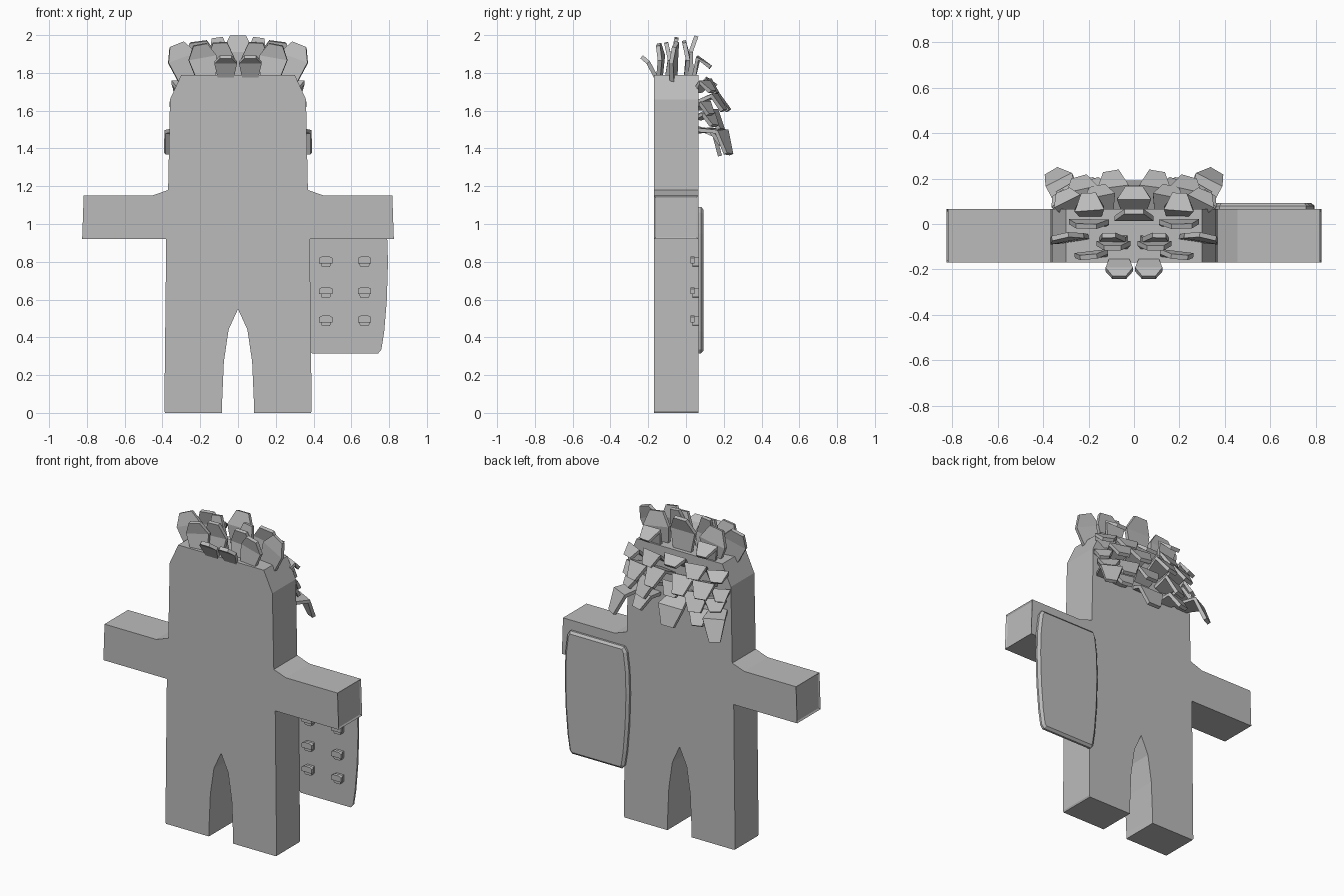
import bpy, bmesh, math
from mathutils import Vector

if "Cube" in bpy.data.objects:
    bpy.data.objects.remove(bpy.data.objects["Cube"])

grey = bpy.data.materials.new("plain grey")
grey.diffuse_color = (0.5, 0.5, 0.5, 1)
grey.use_nodes = True
grey.node_tree.nodes["Principled BSDF"].inputs["Base Color"].default_value = grey.diffuse_color


def finish(name, bm):
    bmesh.ops.recalc_face_normals(bm, faces=bm.faces)
    me = bpy.data.meshes.new(name)
    bm.to_mesh(me)
    bm.free()
    me.materials.append(grey)
    ob = bpy.data.objects.new(name, me)
    bpy.context.collection.objects.link(ob)
    return ob


def extrude_profile(bm, pts, y0, y1):
    f = bm.faces.new([bm.verts.new((x, y0, z)) for x, z in pts])
    r = bmesh.ops.extrude_face_region(bm, geom=[f])
    vs = [g for g in r["geom"] if isinstance(g, bmesh.types.BMVert)]
    bmesh.ops.translate(bm, verts=vs, vec=(0, y1 - y0, 0))
    return [g for g in r["geom"] if isinstance(g, bmesh.types.BMFace)][0]


# Body: flat figure with legs, arms and tapered head
half = [(0.05, .44), (.075, .27), (.085, .04), (.085, 0), (.385, 0), (.39, .01),
        (.38, .92), (.825, .92), (.817, 1.15), (.455, 1.15), (.37, 1.18),
        (.36, 1.66), (.30, 1.79)]
bm = bmesh.new()
extrude_profile(bm, [(0, .55)] + half + [(-x, z) for x, z in reversed(half)], -.17, .065)
bmesh.ops.recalc_face_normals(bm, faces=bm.faces)
ends = [f for f in bm.faces if abs(f.calc_center_median().x) > .8]
bmesh.ops.inset_individual(bm, faces=ends, thickness=.014, depth=-.006)
finish("body", bm)

# Shield: barrel-sided plate behind the left arm, bevelled rear rim
side = [(.175, .315), (.192, .335), (.207, .43), (.221, .60), (.227, .80),
        (.222, .95), (.208, 1.06), (.19, 1.09)]
cx = .567
outline = [(cx + x, z) for x, z in side] + [(cx - x, z) for x, z in reversed(side)]
bm = bmesh.new()
back = extrude_profile(bm, outline, .067, .08)
bmesh.ops.recalc_face_normals(bm, faces=bm.faces)
bmesh.ops.inset_region(bm, faces=[back], thickness=.016, depth=.013)
finish("shield", bm)

# Shield studs: small stepped pegs on the inner side
for x in (.465, .67):
    for z in (.80, .637, .487):
        bm = bmesh.new()
        c = [(-.026, -.018), (-.02, -.028), (.02, -.028), (.026, -.018),
             (.026, .022), (-.026, .022)]
        extrude_profile(bm, [(x + a, z + b) for a, b in c], .035, .068)
        w = [(-.035, -.008), (.035, -.008), (.035, .02), (.02, .028), (-.02, .028), (-.035, .02)]
        extrude_profile(bm, [(x + a, z + b) for a, b in w], .024, .045)
        finish("shield_stud", bm)


# Hair: bent leaf plates given by a root, bend and tip
def leaf(bm, x, dx, path, width, yaw=0, thick=.022):
    (y0, z0), (y1, z1), (y2, z2) = path
    p = [Vector((x, y0, z0)), Vector((x + dx * .6, y1, z1)), Vector((x + dx, y2, z2))]
    tang = [p[1] - p[0], p[2] - p[0], p[2] - p[1]]
    rings = []
    for c, t, k in zip(p, tang, (.72, 1, .5)):
        t.normalize()
        s = Vector((math.cos(yaw), math.sin(yaw), 0))
        s = (s - t * s.dot(t)).normalized()
        n = s.cross(t) * thick / 2
        s *= width * k / 2
        rings.append([bm.verts.new(c + v) for v in (-s - n, s - n, s + n, -s + n)])
    for a, b in zip(rings, rings[1:]):
        for i in range(4):
            j = (i + 1) % 4
            bm.faces.new((a[i], a[j], b[j], b[i]))
    bm.faces.new(rings[0])
    bm.faces.new(rings[-1])


top = [  # x, sideways lean, (y, z) path, width, yaw
    (.065, 0, ((-.16, 1.78), (-.20, 1.855), (-.235, 1.885)), .12, 0),
    (.17, .03, ((-.14, 1.78), (-.13, 1.88), (-.145, 1.95)), .15, -.12),
    (.085, .01, ((-.10, 1.78), (-.085, 1.87), (-.105, 1.96)), .15, 0),
    (.25, .075, ((-.065, 1.75), (-.065, 1.88), (-.055, 1.95)), .16, -.15),
    (.07, .04, ((-.06, 1.76), (-.07, 1.87), (-.05, 1.985)), .12, 0),
    (.18, .03, ((0, 1.78), (.01, 1.88), (-.01, 1.965)), .18, 0),
    (0, 0, ((.03, 1.78), (.025, 1.91), (.055, 1.995)), .17, 0),
    (.19, .01, ((.04, 1.77), (.065, 1.88), (.13, 1.83)), .13, 0),
]
rear = [
    (0, 0, ((.06, 1.71), (.11, 1.77), (.16, 1.73)), .15, 0),
    (.14, .02, ((.06, 1.71), (.12, 1.76), (.16, 1.69)), .14, -.2),
    (.27, .04, ((.06, 1.70), (.10, 1.75), (.14, 1.70)), .13, -.4),
    (.08, .02, ((.06, 1.64), (.16, 1.69), (.225, 1.60)), .14, -.2),
    (.21, .03, ((.06, 1.64), (.15, 1.68), (.20, 1.60)), .14, -.3),
    (.29, .04, ((.06, 1.61), (.10, 1.64), (.13, 1.58)), .11, -.6),
    (0, 0, ((.06, 1.56), (.13, 1.61), (.16, 1.54)), .15, 0),
    (.14, .05, ((.06, 1.56), (.14, 1.60), (.185, 1.50)), .15, -.3),
    (.26, .05, ((.06, 1.56), (.12, 1.58), (.15, 1.52)), .13, -.5),
    (0, 0, ((.06, 1.51), (.15, 1.47), (.18, 1.36)), .17, 0),
    (.17, .04, ((.06, 1.49), (.14, 1.50), (.19, 1.42)), .13, -.2),
    (.28, .08, ((.06, 1.50), (.19, 1.49), (.225, 1.37)), .13, -.5),
]
for name, rows in (("top_hair", top), ("rear_hair", rear)):
    bm = bmesh.new()
    for x, dx, path, w, yaw in rows:
        leaf(bm, x, dx, path, w, yaw)
        if x:
            leaf(bm, -x, -dx, path, w, -yaw)
    finish(name, bm)
